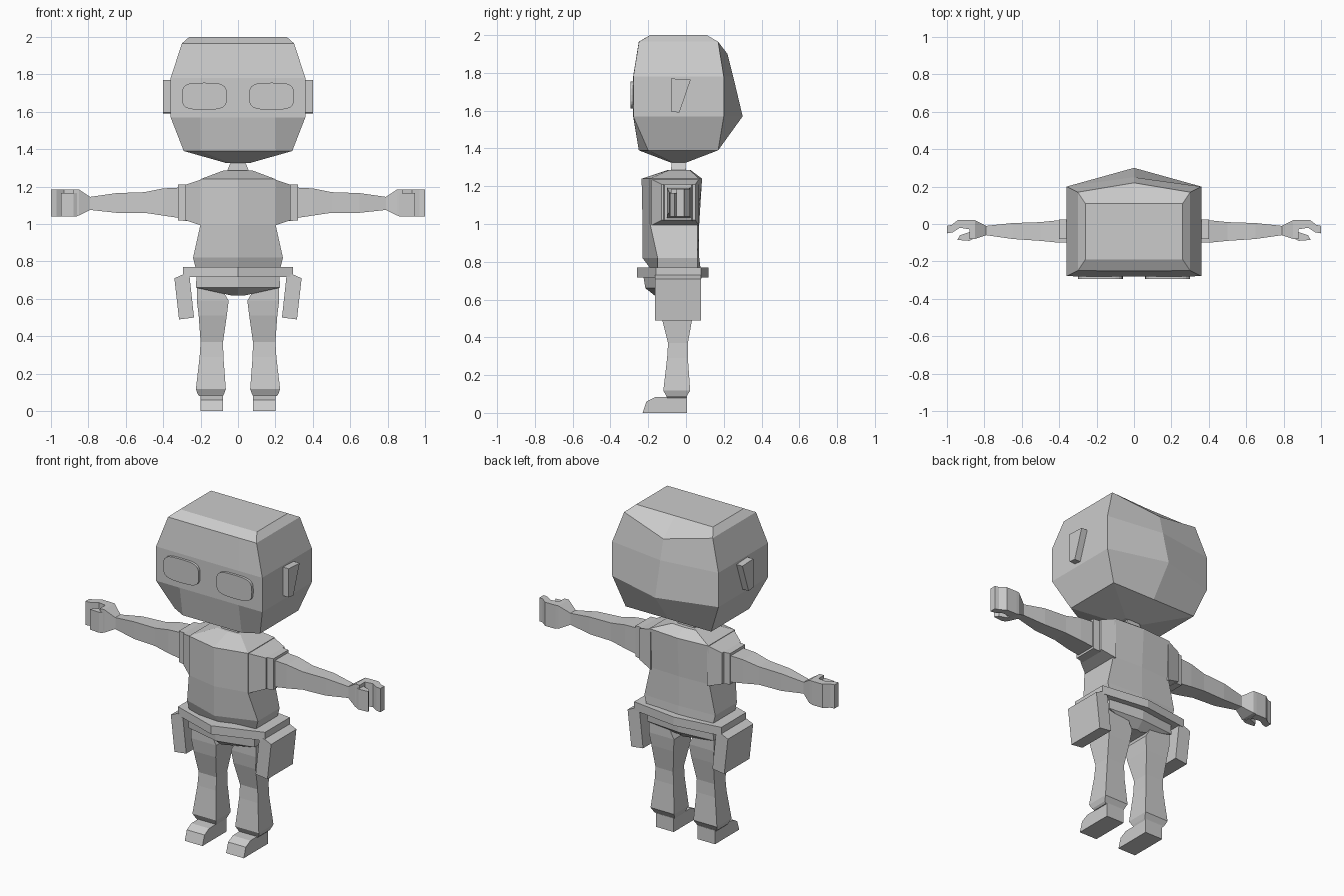
import bpy, bmesh, math

grey = bpy.data.materials.new("plain_grey")
grey.diffuse_color = (0.6, 0.6, 0.6, 1)


def loft(name, rings, mirror=False):
    """Skin a list of equal-length point rings, cap both ends."""
    bm = bmesh.new()
    vs = [[bm.verts.new(p) for p in r] for r in rings]
    n = len(rings[0])
    for a, b in zip(vs, vs[1:]):
        for i in range(n):
            j = (i + 1) % n
            bm.faces.new((a[i], a[j], b[j], b[i]))
    bm.faces.new(vs[0])
    bm.faces.new(vs[-1])
    bmesh.ops.recalc_face_normals(bm, faces=bm.faces)
    me = bpy.data.meshes.new(name)
    bm.to_mesh(me)
    bm.free()
    me.materials.append(grey)
    ob = bpy.data.objects.new(name, me)
    bpy.context.collection.objects.link(ob)
    if mirror:
        ob.modifiers.new("mirror", 'MIRROR').use_axis[0] = True
    return ob


def rect_z(z, x0, x1, y0, y1):
    return [(x0, y0, z), (x1, y0, z), (x1, y1, z), (x0, y1, z)]


def rect_x(x, y0, y1, z0, z1):
    return [(x, y0, z0), (x, y1, z0), (x, y1, z1), (x, y0, z1)]


def hexa(z, x, yf, cf, yb, cb):
    """Six-sided body section with ridged front and back."""
    return [(-x, yf, z), (0, cf, z), (x, yf, z), (x, yb, z), (0, cb, z), (-x, yb, z)]


def head_ring(z, x, yc, xf, yf, yb, cb, zc):
    return [(-x, yc, z), (-xf, yf, z), (xf, yf, z), (x, yc, z),
            (x, yb, z), (0, cb, zc), (-x, yb, z)]


# Head: boxy with a back ridge and bevelled cheeks
loft("head", [
    head_ring(1.325, 0.06, -0.07, 0.04, -0.08, 0.00, 0.00, 1.325),
    head_ring(1.39, 0.29, -0.20, 0.20, -0.25, 0.17, 0.17, 1.39),
    head_ring(1.57, 0.36, -0.279, 0.20, -0.28, 0.20, 0.30, 1.57),
    head_ring(1.78, 0.36, -0.279, 0.20, -0.28, 0.20, 0.25, 1.78),
    head_ring(1.965, 0.30, -0.249, 0.18, -0.25, 0.17, 0.22, 1.90),
    head_ring(2.0, 0.26, -0.189, 0.16, -0.19, 0.11, 0.11, 2.0)])

# Eyes: rounded plates
eye = []
for k in range(24):
    a = 2 * math.pi * k / 24
    c, s = math.cos(a), math.sin(a)
    eye.append((0.18 + 0.12 * math.copysign(abs(c) ** 0.55, c),
                1.683 + 0.072 * math.copysign(abs(s) ** 0.55, s)))
loft("eye", [[(x, y, z) for x, z in eye] for y in (-0.275, -0.295)], True)

# Ears: wedge plates
ear = [(-0.08, 1.77), (0.025, 1.765), (-0.035, 1.59), (-0.08, 1.595)]
loft("ear", [[(x, y, z) for y, z in ear] for x in (0.33, 0.40)], True)

# Neck and torso
loft("neck", [rect_z(1.26, -0.075, 0.075, -0.09, 0.01),
              rect_z(1.28, -0.06, 0.06, -0.08, 0.0),
              rect_z(1.34, -0.035, 0.035, -0.075, -0.005)])
loft("torso", [
    hexa(0.74, 0.22, -0.15, -0.17, 0.06, 0.08),
    hexa(0.82, 0.24, -0.15, -0.23, 0.06, 0.07),
    hexa(1.00, 0.20, -0.19, -0.23, 0.06, 0.07),
    hexa(1.24, 0.20, -0.19, -0.235, 0.07, 0.085),
    hexa(1.285, 0.08, -0.09, -0.10, 0.02, 0.025)])
loft("shoulder", [rect_x(0.19, -0.19, 0.07, 0.99, 1.24),
                  rect_x(0.28, -0.13, 0.05, 1.02, 1.21)], True)
loft("sleeve_cuff", [rect_x(0.27, -0.12, 0.035, 1.015, 1.21),
                     rect_x(0.32, -0.115, 0.03, 1.02, 1.21)], True)

# Arms
loft("arm", [rect_x(x, *r) for x, r in (
    (0.30, (-0.10, 0.025, 1.03, 1.195)),
    (0.40, (-0.10, 0.02, 1.045, 1.19)),
    (0.50, (-0.09, 0.01, 1.06, 1.17)),
    (0.65, (-0.08, 0.005, 1.06, 1.165)),
    (0.79, (-0.06, -0.01, 1.075, 1.145)),
    (0.85, (-0.08, 0.02, 1.045, 1.185)),
    (0.88, (-0.08, 0.022, 1.04, 1.185)))], True)

# Hands: curled fingers and thumb
fingers = [(0.87, 0.022), (0.94, 0.022), (0.975, -0.005), (1.0, -0.01),
           (1.0, -0.05), (0.97, -0.045), (0.93, -0.02), (0.87, -0.03)]
loft("fingers", [[(x, y, z) for x, y in fingers] for z in (1.04, 1.185)], True)
thumb = [(0.86, -0.08), (0.88, -0.09), (0.945, -0.085), (0.93, -0.06), (0.87, -0.04)]
loft("thumb", [[(x, y, z) for x, y in thumb] for z in (1.04, 1.165)], True)

# Belt, pelvis and hip pouches
loft("belt", [hexa(0.718, 0.295, -0.16, -0.26, 0.08, 0.12),
              hexa(0.77, 0.295, -0.16, -0.26, 0.08, 0.12)])
loft("pelvis", [hexa(0.617, 0.03, -0.14, -0.16, 0.02, 0.03),
                hexa(0.66, 0.225, -0.16, -0.215, 0.055, 0.075),
                hexa(0.75, 0.22, -0.16, -0.23, 0.055, 0.085)])
pouch = [(0.26, 0.73), (0.295, 0.73), (0.34, 0.71), (0.315, 0.49), (0.235, 0.50)]
loft("hip_pouch", [[(x, y, z) for x, z in pouch] for y in (-0.165, 0.08)], True)

# Legs and shoes
loft("leg", [rect_z(z, *r) for z, r in (
    (0.08, (0.08, 0.205, -0.10, 0.00)),
    (0.09, (0.075, 0.215, -0.105, 0.005)),
    (0.118, (0.065, 0.225, -0.12, 0.022)),
    (0.29, (0.078, 0.205, -0.10, 0.01)),
    (0.37, (0.08, 0.20, -0.095, 0.01)),
    (0.51, (0.06, 0.21, -0.13, 0.035)),
    (0.59, (0.05, 0.22, -0.14, 0.045)),
    (0.625, (0.07, 0.22, -0.14, 0.045)),
    (0.70, (0.09, 0.22, -0.14, 0.045)))], True)
shoe = [(-0.23, 0), (-0.21, 0.06), (-0.165, 0.083), (0.005, 0.085), (0.005, 0)]
loft("shoe", [[(x, y, z) for y, z in shoe] for x in (0.08, 0.20)], True)
